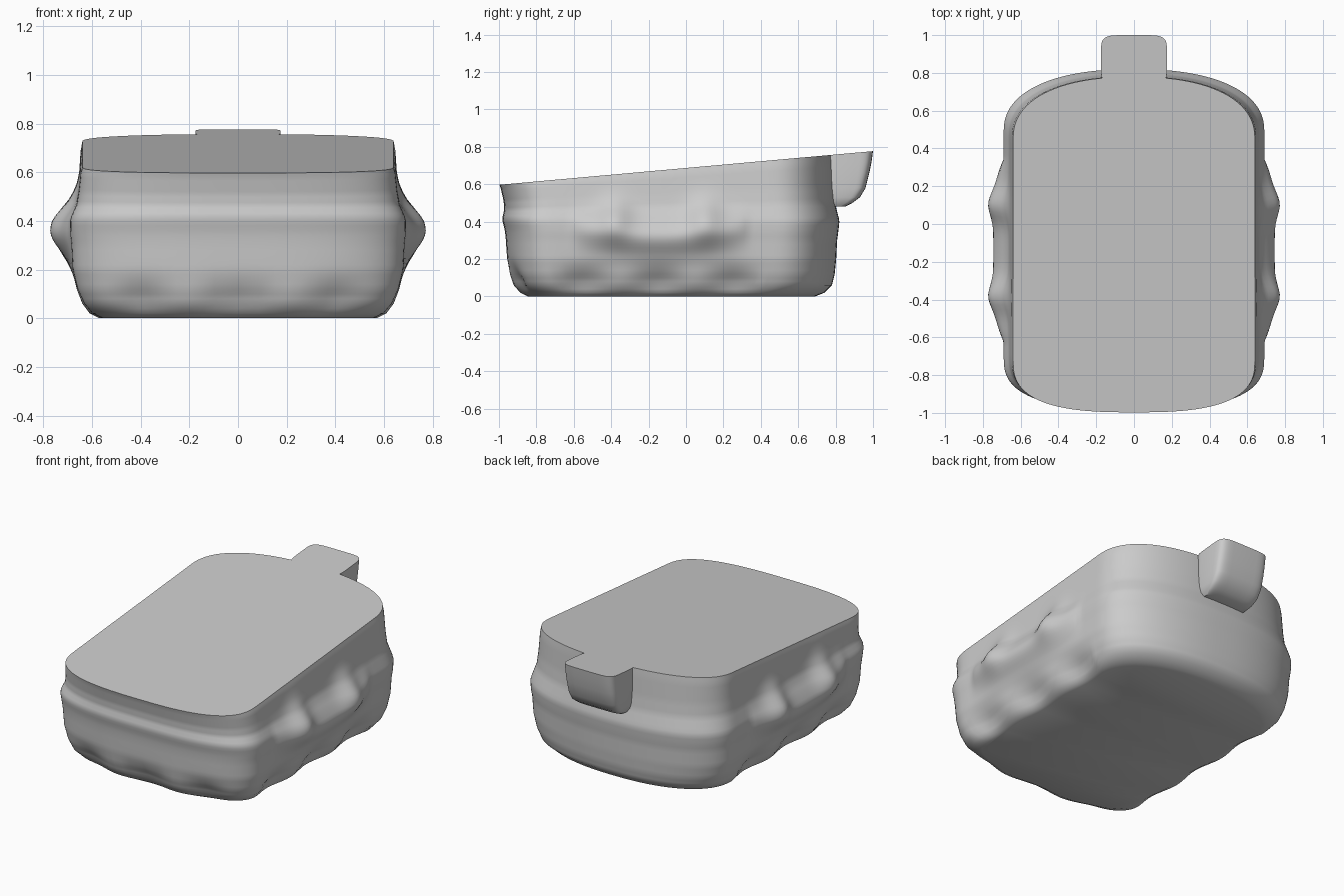
import bpy, bmesh
from math import sin, cos, pi, exp, copysign

cube = bpy.data.objects.get("Cube")
if cube:
    bpy.data.objects.remove(cube)

grey = bpy.data.materials.new("light grey")
grey.use_nodes = True
grey.diffuse_color = (0.6, 0.6, 0.6, 1)
grey.node_tree.nodes["Principled BSDF"].inputs["Base Color"].default_value = (0.6, 0.6, 0.6, 1)


def lid_height(y):
    """Height of the slanted flat top."""
    return 0.687 + 0.09 * y


def sample(profile, h):
    """Linear interpolation of (height, width, front, back) rows."""
    for a, b in zip(profile, profile[1:]):
        if h <= b[0]:
            t = (h - a[0]) / (b[0] - a[0])
            return [p + (q - p) * t for p, q in zip(a[1:], b[1:])]
    return profile[-1][1:]


def power(v, p):
    return copysign(abs(v) ** p, v)


def gauss(v, centre, size):
    return exp(-((v - centre) / size) ** 2)


def loft(name, rings):
    """Skin a stack of closed rings and cap both ends."""
    bm = bmesh.new()
    loops = [[bm.verts.new(p) for p in ring] for ring in rings]
    n = len(loops[0])
    for low, high in zip(loops, loops[1:]):
        for i in range(n):
            j = (i + 1) % n
            bm.faces.new((low[i], low[j], high[j], high[i]))
    bm.faces.new(loops[0][::-1])
    bm.faces.new(loops[-1])
    bmesh.ops.recalc_face_normals(bm, faces=bm.faces)
    mesh = bpy.data.meshes.new(name)
    bm.to_mesh(mesh)
    bm.free()
    mesh.materials.append(grey)
    obj = bpy.data.objects.new(name, mesh)
    bpy.context.collection.objects.link(obj)
    bpy.ops.object.select_all(action='DESELECT')
    obj.select_set(True)
    bpy.context.view_layer.objects.active = obj
    bpy.ops.object.shade_smooth_by_angle(angle=0.7)
    return obj


# Body section: height (above 0.42 it stretches to the slanted top), half width, front, back
BODY = [
    (0.00, 0.57, -0.85, 0.69), (0.02, 0.61, -0.89, 0.74), (0.06, 0.64, -0.925, 0.78),
    (0.12, 0.663, -0.945, 0.795), (0.20, 0.68, -0.957, 0.803), (0.30, 0.685, -0.963, 0.808),
    (0.35, 0.69, -0.968, 0.815), (0.40, 0.69, -0.98, 0.82), (0.42, 0.685, -0.982, 0.817),
    (0.50, 0.663, -0.972, 0.795), (0.58, 0.655, -0.975, 0.787), (0.70, 0.647, -0.99, 0.782),
    (0.74, 0.64, -0.997, 0.779),
]


def side_handle(y, z):
    """Outward swell of the curved grip and its two upright ends."""
    u = (y + 0.14) / 0.42
    if abs(u) >= 1.15:
        return 0
    fade = 1 - (abs(u) / 1.15) ** 4
    grip = 0.058 * gauss(z, 0.315 + 0.04 * u * u, 0.085) * fade
    posts = sum(0.05 * gauss(y, c, 0.085) * gauss(z, 0.42, 0.1) for c in (-0.38, 0.10))
    return grip + posts


def body_ring(h):
    w, front, back = sample(BODY, h)
    f0, b0 = front + 0.28, back - 0.33
    half = []
    for i in range(24):                       # front curve, centre to side
        a = pi / 2 * i / 24
        half.append((w * power(sin(a), 2 / 2.8), f0 - 0.28 * power(cos(a), 2 / 2.8)))
    for i in range(49):                       # straight flank
        half.append((w, f0 + (b0 - f0) * i / 48))
    for i in range(1, 25):                    # back curve, side to centre
        a = pi / 2 * i / 24
        half.append((w * power(max(cos(a), 0), 2 / 2.3), b0 + 0.33 * power(sin(a), 2 / 2.3)))
    ring = []
    for x, y in half:
        z = h if h <= 0.42 else 0.42 + (h - 0.42) / 0.32 * (lid_height(y) - 0.42)
        # scalloped lower edge along the front and flanks
        low = gauss(z, 0.07, 0.075)
        flank = min(1, max(0, (x / w - 0.6) / 0.35))
        if -0.75 < y < 0.4:
            x -= 0.02 * low * flank * (1 + cos(2 * pi * (y + 0.55) / 0.4))
        if y < f0:
            y += 0.018 * low * (1 - flank) * (1 + cos(2 * pi * x / 0.42))
        if flank == 1 and abs(y + 0.14) < 0.5:
            x += side_handle(y, z)
        ring.append((x, y, z))
    return ring + [(-x, y, z) for x, y, z in ring[-2:0:-1]]


levels = [0, 0.008, 0.02, 0.04] + [0.06 + 0.02 * i for i in range(35)]
loft("case_body", [body_ring(h) for h in levels])

# Rear tab: rounded block whose underside curves up to its outer end
TAB = [(0.48, 0.145, 0.74, 0.85), (0.50, 0.16, 0.74, 0.89), (0.53, 0.168, 0.74, 0.93),
       (0.58, 0.172, 0.74, 0.96), (0.66, 0.175, 0.74, 0.98), (0.72, 0.175, 0.74, 0.992),
       (0.776, 0.175, 0.74, 1.0)]


def tab_ring(row):
    h, w, front, back = row
    mid, depth = (front + back) / 2, (back - front) / 2
    ring = []
    for i in range(48):
        a = 2 * pi * i / 48
        y = mid + depth * power(sin(a), 0.35)
        z = lid_height(y) if h > 0.75 else h
        ring.append((w * power(cos(a), 0.35), y, z))
    return ring


loft("rear_tab", [tab_ring(r) for r in TAB])
